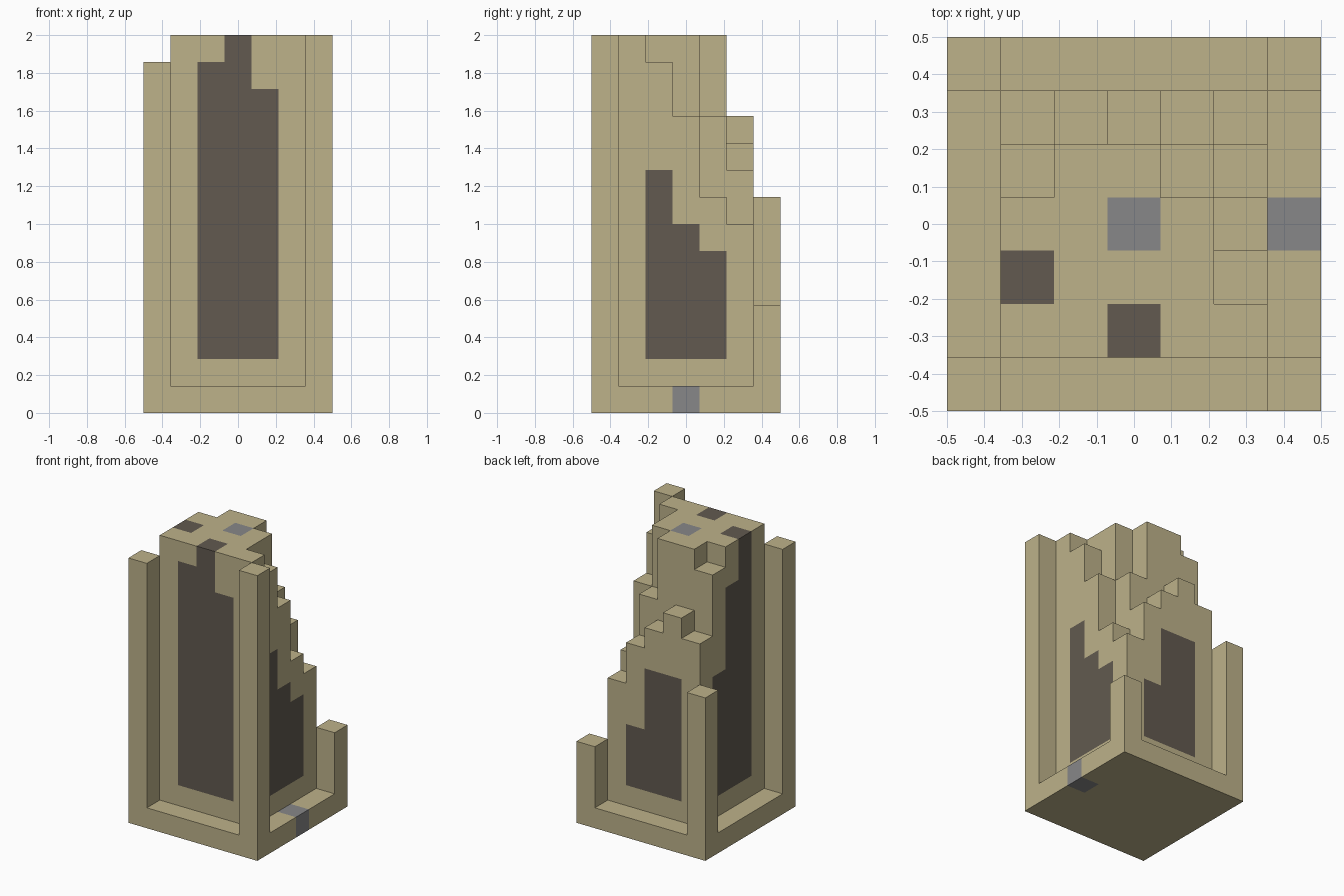
import bpy, bmesh, math
from mathutils import Vector

if "Cube" in bpy.data.objects:
    bpy.data.objects.remove(bpy.data.objects["Cube"], do_unlink=True)

U = 1 / 7            # block size
N = 7                # blocks along each side of the footprint


def material(name, rgb):
    m = bpy.data.materials.new(name)
    m.use_nodes = True
    m.diffuse_color = (*rgb, 1)
    m.node_tree.nodes["Principled BSDF"].inputs["Base Color"].default_value = (*rgb, 1)
    return m


MATS = [material("sandstone", (0.509, 0.445, 0.254)),
        material("dark_stone", (0.122, 0.102, 0.080)),
        material("grey_stone", (0.242, 0.242, 0.246))]
SAND, DARK, GREY = range(3)


def column(x, y, bottom, top):
    return {(x, y, z) for z in range(bottom, top)}


# Base slab
base = {(x, y, 0) for x in range(N) for y in range(N)}

# Corner pillars: name -> (x, y, height in blocks)
pillars = {"front_right_pillar": (0, 0, 13), "front_left_pillar": (6, 0, 14),
           "back_left_pillar": (6, 6, 4), "back_right_pillar": (0, 6, 8)}

# Ruined tower: column heights, rows run front to back
heights = [[14, 14, 14, 14, 14],
           [14, 14, 14, 14, 13],
           [14, 14, 14, 14, 11],
           [13, 14, 14, 11, 8],
           [10, 11, 10, 9, 7]]
tower = set()
for j, row in enumerate(heights):
    for i, h in enumerate(row):
        tower |= column(i + 1, j + 1, 1, h)

parts = {"base": base, "tower": tower}
for name, (x, y, h) in pillars.items():
    parts[name] = column(x, y, 1, h)
solid = set().union(*parts.values())

# Coloured blocks: stepped dark panels on each side, grey marker blocks
paint = {(6, 3, 0): GREY, (3, 3, 13): GREY}
for k, (front, right, back, left) in enumerate(zip((13, 14, 12), (9, 7, 6),
                                                   (8, 8, 5), (14, 12, 8))):
    n = k + 2
    for cell in (column(n, 1, 2, front) | column(5, n, 2, right)
                 | column(n, 5, 2, back) | column(1, n, 2, left)):
        paint[cell] = DARK


def build(name, cells):
    """Skin the outside of a set of blocks, then merge coplanar faces."""
    bm = bmesh.new()
    cache = {}

    def vert(p):
        key = tuple(round(c) for c in p)
        if key not in cache:
            cache[key] = bm.verts.new(((key[0] - N / 2) * U, (key[1] - N / 2) * U, key[2] * U))
        return cache[key]

    for cell in sorted(cells):
        for axis in range(3):
            for side in (0, 1):
                step = Vector((0, 0, 0))
                step[axis] = 2 * side - 1
                if tuple(int(c + s) for c, s in zip(cell, step)) in solid:
                    continue
                a, b = Vector((0, 0, 0)), Vector((0, 0, 0))
                a[(axis + 1) % 3] = b[(axis + 2) % 3] = 1
                o = Vector(cell)
                o[axis] += side
                ring = [o, o + a, o + a + b, o + b]
                face = bm.faces.new([vert(p) for p in (ring if side else ring[::-1])])
                face.material_index = paint.get(cell, SAND)
    bmesh.ops.dissolve_limit(bm, angle_limit=math.radians(1), verts=bm.verts[:],
                             edges=bm.edges[:], delimit={'MATERIAL'})
    mesh = bpy.data.meshes.new(name)
    bm.to_mesh(mesh)
    bm.free()
    for m in MATS:
        mesh.materials.append(m)
    bpy.context.collection.objects.link(bpy.data.objects.new(name, mesh))


for name, cells in parts.items():
    build(name, cells)
